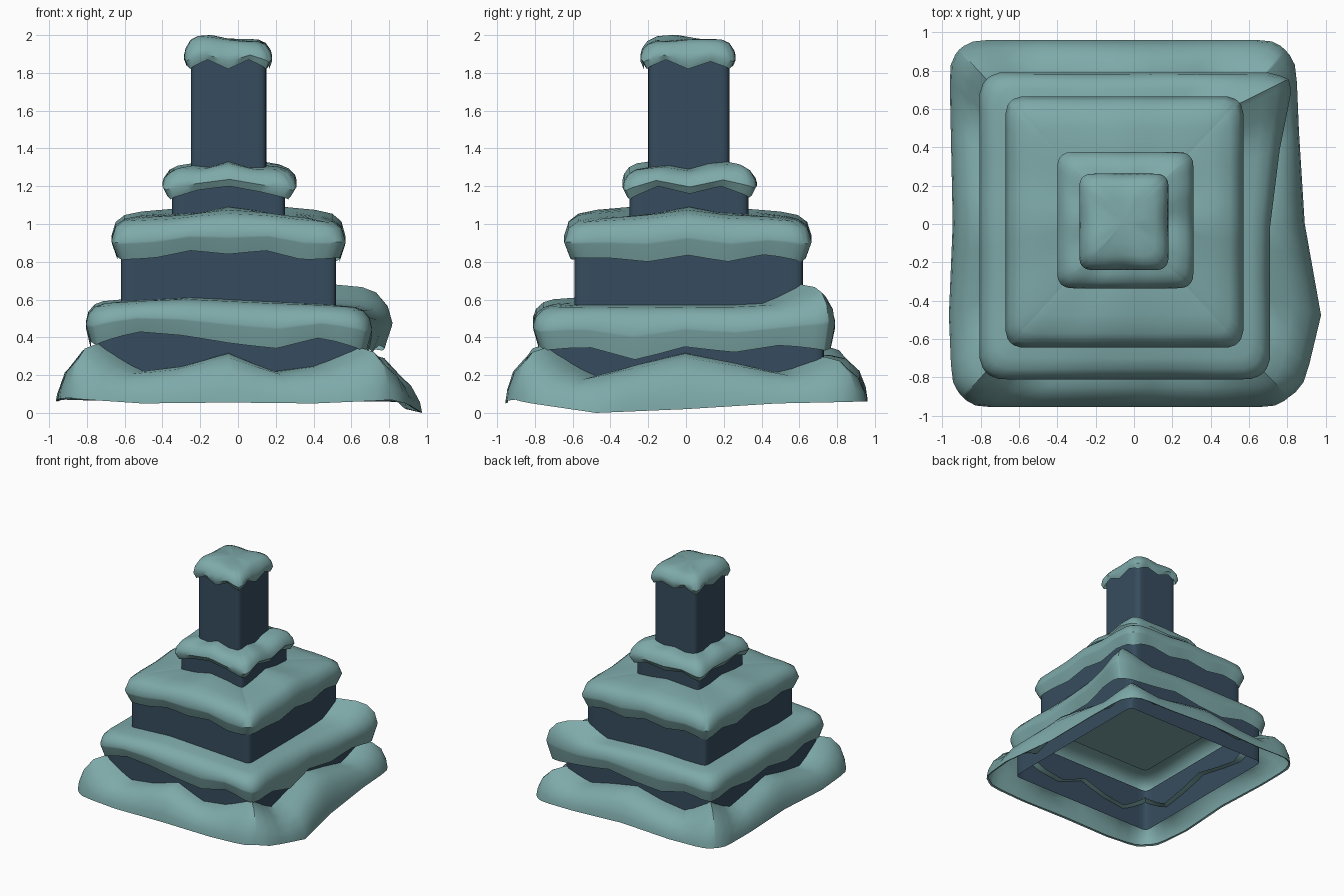
import bpy, bmesh, math
from mathutils import Vector


def material(name, rgb):
    m = bpy.data.materials.new(name)
    m.diffuse_color = (*rgb, 1)
    return m


STONE = material("dark blue stone", (0.037, 0.073, 0.112))
MOSS = material("teal cover", (0.21, 0.40, 0.40))
N = 18  # points per side
TS = [math.sin(math.pi / 2 * (2 * i / N - 1)) for i in range(N)]


def outline(rect, r):
    """Rounded rectangle, counter-clockwise from the front left corner."""
    x0, x1, y0, y1 = rect
    hx, hy = (x1 - x0) / 2, (y1 - y0) / 2
    pts = []
    for side in range(4):
        for t in TS:
            u, v = [(t, -1), (1, t), (-t, 1), (-1, -t)][side]
            p = Vector((u * hx, v * hy))
            core = Vector((max(-hx + r, min(hx - r, p.x)),
                           max(-hy + r, min(hy - r, p.y))))
            p = core + (p - core).normalized() * r
            pts.append(p + Vector(((x0 + x1) / 2, (y0 + y1) / 2)))
    return pts


def around(values):
    """Spread control values (same count on each side) round the outline."""
    out, n = [], len(values)
    for side in range(4):
        for t in TS:
            f = (side + (t + 1) / 2) * n / 4
            i = int(f)
            a, b = values[i % n], values[(i + 1) % n]
            out.append(a + (b - a) * (f - i))
    return out


def loft(name, rings, mat, fill=False):
    bm = bmesh.new()
    vs = [[bm.verts.new(p) for p in ring] for ring in rings]
    n = len(vs[0])
    for a, b in zip(vs, vs[1:]):
        for i in range(n):
            j = (i + 1) % n
            bm.faces.new((b[i], b[j], a[j], a[i]))
    if fill:
        c = sum((v.co for v in vs[0]), Vector()) / n
        mid = bm.verts.new(c)
        for i in range(n):
            bm.faces.new((vs[0][i], vs[0][(i + 1) % n], mid))
    me = bpy.data.meshes.new(name)
    bm.to_mesh(me)
    bm.free()
    me.materials.append(mat)
    me.shade_smooth()
    me.set_sharp_from_angle(angle=math.radians(40))
    ob = bpy.data.objects.new(name, me)
    bpy.context.collection.objects.link(ob)
    return ob


def wall(name, rect, z0, z1):
    o = outline(rect, 0.04)
    # top ring first so the faces point outwards
    loft(name, [[(p.x, p.y, z) for p in o] for z in (z1, z0)], STONE)


def cover(name, inner, outer, r, profile, top, bottom, push={}, sink=None, fill=True):
    """Draped layer; profile = (reach from inner to outer, height share)."""
    a, b = outline(inner, 0.04), outline(outer, r)
    zt, zb = around(top), around(bottom)
    dx = around([push.get(i, 0) for i in range(16)])
    rings = []
    if sink is not None:  # flat ceiling below the storey above
        rings.append([(p.x, p.y, sink) for p in a])
    for k, h in profile:
        rings.append([(p.x + (q.x + d - p.x) * k, p.y + (q.y - p.y) * k,
                       z0 + (z1 - z0) * h)
                      for p, q, d, z1, z0 in zip(a, b, dx, zt, zb)])
    loft(name, rings, MOSS, fill)


# Storey walls
T1 = (-0.75, 0.65, -0.74, 0.73)
T2 = (-0.62, 0.52, -0.59, 0.62)
T3 = (-0.35, 0.25, -0.30, 0.33)
T4 = (-0.25, 0.15, -0.20, 0.23)
wall("lower_wall", T1, 0.10, 0.47)
wall("middle_wall", T2, 0.55, 0.95)
wall("upper_wall", T3, 1.00, 1.24)
wall("tower_wall", T4, 1.26, 1.93)

# Ground skirt
cover("ground_skirt", (-0.70, 0.60, -0.69, 0.68), (-0.965, 0.86, -0.955, 0.96), 0.18,
      [(0, 1), (0.3, 0.98), (0.6, 0.9), (0.85, 0.62), (0.97, 0.25), (1, 0), (0.95, 0.03)],
      [.37, .22, .25, .32, .22, .25, .35, .19, .26, .32, .27, .21,
       .30, .22, .27, .31, .25, .22, .36, .22, .26, .31, .25, .21],
      [.08, .05, .055, .05, .07, .0, .02, .05, .06, .06, .08, .06, .07, .06, .07, .06],
      {0: 0.02, 4: 0.0, 5: 0.115, 6: 0.03, 8: -0.02, 12: 0, 13: 0.01, 14: 0.02}, fill=False)

# Draped covers on each storey
cover("lower_cover", T2, (-0.805, 0.71, -0.81, 0.79), 0.12,
      [(0, 1), (0.5, 0.96), (0.75, 0.88), (0.93, 0.7), (1, 0.45), (0.99, 0.4), (0.86, 0)],
      [.59, .60, .61, .60, .59, .58, .57, .57, .57, .57, .57, .58,
       .68, .58, .59, .60, .60, .59, .59, .59, .59, .60, .59, .58],
      [.36, .43, .41, .37, .34, .40, .33, .35, .28, .35, .32, .36,
       .33, .36, .40, .36, .34, .40, .36, .40, .36, .39, .34, .40],
      {7: 0.05, 8: 0.13}, sink=0.55)
cover("middle_cover", T3, (-0.67, 0.57, -0.645, 0.665), 0.09,
      [(0, 1), (0.5, 0.94), (0.78, 0.86), (0.93, 0.70), (1, 0.38), (0.99, 0.33), (0.9, 0)],
      [1.05, 1.06, 1.09, 1.07, 1.04, 1.06, 1.09, 1.06, 1.05, 1.06, 1.08, 1.07, 1.06, 1.06, 1.08, 1.06],
      [.81, .82, .86, .84, .86, .81, .82, .82, .80, .835, .80, .84,
       .80, .84, .81, .85, .82, .85, .81, .85, .81, .85, .82, .85])
cover("upper_cover", T4, (-0.40, 0.31, -0.335, 0.375), 0.07,
      [(0, 1), (0.45, 0.93), (0.75, 0.78), (0.95, 0.5), (1, 0.28), (0.84, 0)],
      [1.31, 1.30, 1.33, 1.30, 1.30, 1.31, 1.29, 1.32, 1.33, 1.31, 1.32, 1.30, 1.31, 1.30, 1.32, 1.30],
      [1.13, 1.18, 1.20, 1.17, 1.13, 1.20, 1.16, 1.20, 1.14, 1.18, 1.16, 1.19, 1.14, 1.19, 1.17, 1.19])
cover("tower_cover", (-0.15, 0.05, -0.10, 0.13), (-0.285, 0.18, -0.24, 0.262), 0.06,
      [(0, 1), (0.45, 0.97), (0.75, 0.82), (0.95, 0.5), (1, 0.25), (0.88, 0)],
      [2.0, 1.99, 1.98, 1.97, 1.97, 1.97, 1.98, 1.98, 1.98, 1.98, 1.97, 1.97, 1.98, 1.98, 1.99, 2.0],
      [1.82, 1.87, 1.82, 1.87, 1.82, 1.87, 1.82, 1.86, 1.82, 1.86, 1.83, 1.87, 1.82, 1.87, 1.83, 1.86])
